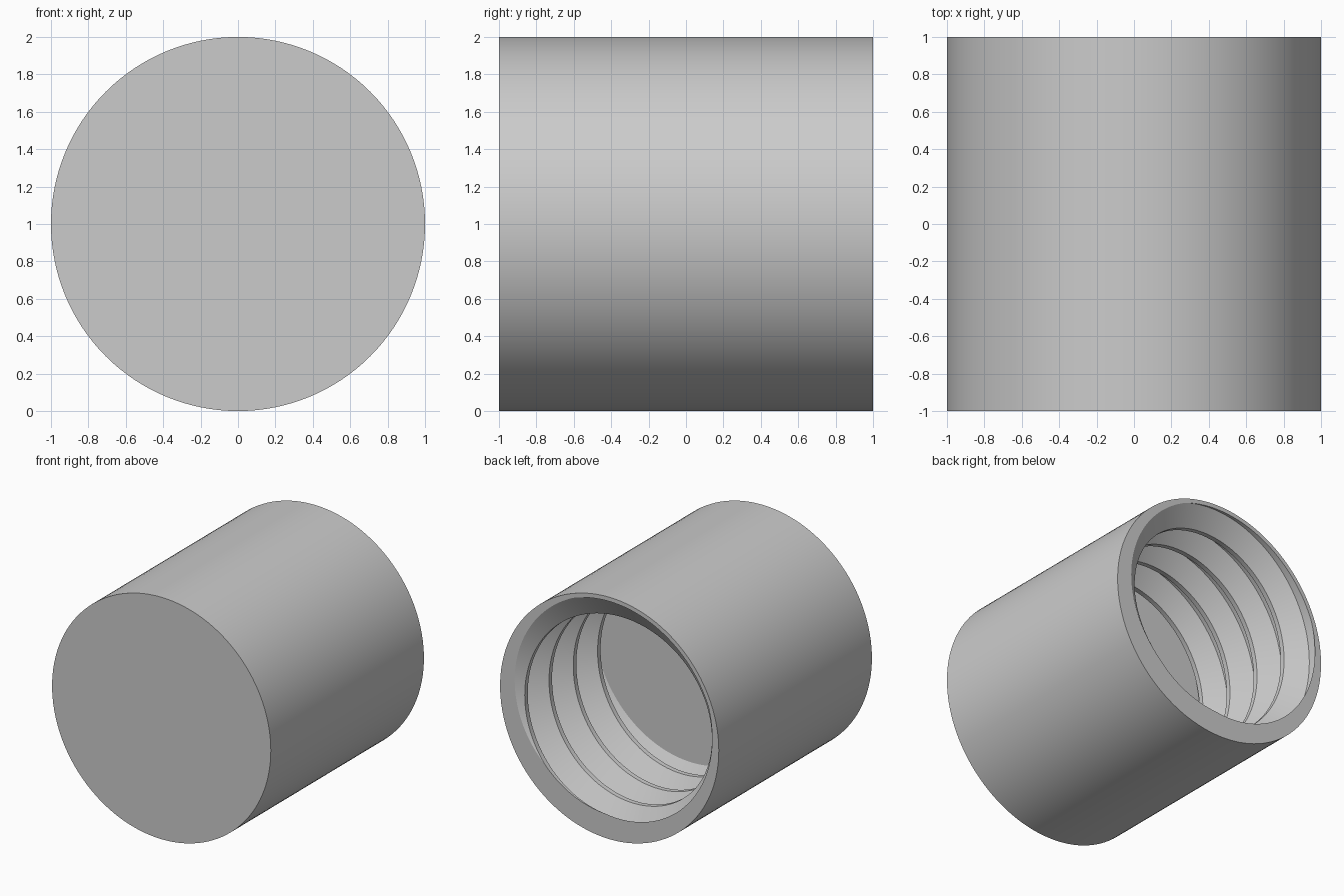
import bpy
import bmesh
from math import sin, cos, radians, pi

cube = bpy.data.objects.get("Cube")
if cube:
    bpy.data.objects.remove(cube, do_unlink=True)

SEGMENTS = 128
PITCH = 0.317
MINOR, MAJOR = 0.80, 0.965      # crest and root radius of the inner thread
MOUTH, FLOOR, FRONT = 1.0, -0.2, -1.0
START = 245                     # angle at which the crest meets the mouth
# One pitch of the thread: (offset in pitches, radius)
PROFILE = [(-1 / 16, MINOR), (1 / 16, MINOR), (3 / 8, MAJOR), (5 / 8, MAJOR)]

bm = bmesh.new()


def ring_point(radius, angle, y):
    return bm.verts.new((-radius * cos(angle), y, 1 + radius * sin(angle)))


def open_edges(y):
    return [e for e in bm.edges if len(e.link_faces) == 1
            and all(abs(v.co.y - y) < 1e-4 for v in e.verts)]


# Helical thread surface, made longer than the bore
columns = []
for i in range(SEGMENTS + 1):
    turn = i / SEGMENTS
    base = MOUTH + PITCH * (turn - START / 360)
    columns.append([ring_point(r, 2 * pi * turn, base + PITCH * (k + off))
                    for k in range(-6, 3) for off, r in PROFILE])
for a, b in zip(columns, columns[1:]):
    for j in range(len(a) - 1):
        bm.faces.new((a[j], b[j], b[j + 1], a[j + 1]))
bmesh.ops.remove_doubles(bm, verts=bm.verts[:], dist=1e-5)

# Trim the thread at the mouth and at the floor
for y, side in ((MOUTH, 1), (FLOOR, -1)):
    bmesh.ops.bisect_plane(bm, geom=bm.verts[:] + bm.edges[:] + bm.faces[:],
                           dist=1e-6, plane_co=(0, y, 0),
                           plane_no=(0, side, 0), clear_outer=True)

# Floor of the bore
bmesh.ops.triangle_fill(bm, use_beauty=True, edges=open_edges(FLOOR), normal=(0, 1, 0))

# Outer wall and closed front
angles = [2 * pi * i / SEGMENTS for i in range(SEGMENTS)]
back = [ring_point(1, a, MOUTH) for a in angles]
front = [ring_point(1, a, FRONT) for a in angles]
for i in range(SEGMENTS):
    n = (i + 1) % SEGMENTS
    bm.faces.new((back[i], back[n], front[n], front[i]))
bm.faces.new(front)

# Flat rim between the outer wall and the thread
bmesh.ops.triangle_fill(bm, use_beauty=True, edges=open_edges(MOUTH), normal=(0, 1, 0))
bmesh.ops.recalc_face_normals(bm, faces=bm.faces[:])

mesh = bpy.data.meshes.new("threaded_cap")
bm.to_mesh(mesh)
bm.free()
cap = bpy.data.objects.new("threaded_cap", mesh)
bpy.context.collection.objects.link(cap)

# Plain grey material
grey = bpy.data.materials.new("light grey")
grey.use_nodes = True
colour = (0.6, 0.6, 0.6, 1)
grey.diffuse_color = colour
for node in grey.node_tree.nodes:
    if node.type == 'BSDF_PRINCIPLED':
        node.inputs["Base Color"].default_value = colour
mesh.materials.append(grey)

# Smooth round walls with sharp thread edges
bpy.ops.object.select_all(action='DESELECT')
cap.select_set(True)
bpy.context.view_layer.objects.active = cap
bpy.ops.object.shade_smooth_by_angle(angle=radians(30))
